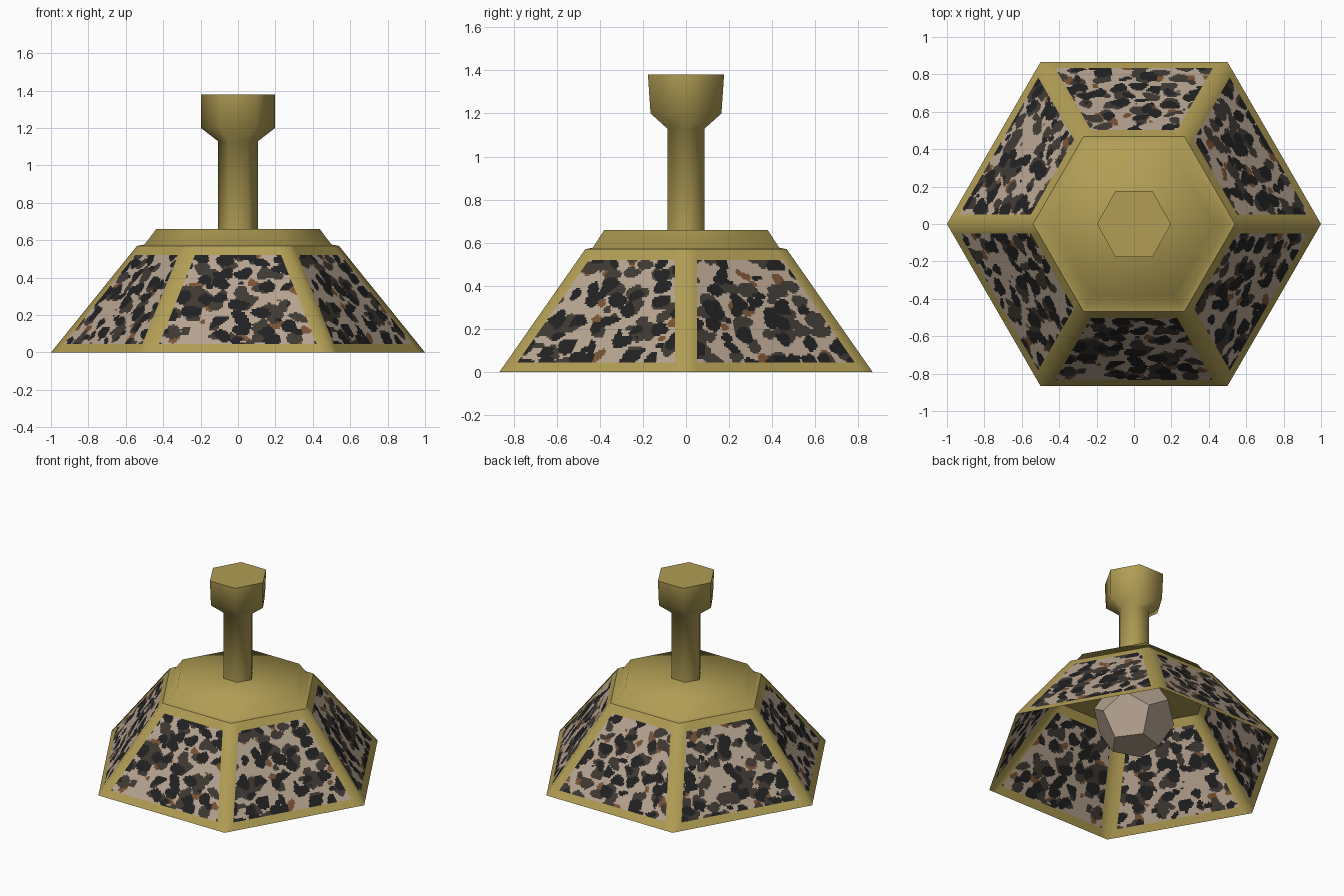
import bpy, bmesh, math
from mathutils import Vector, noise

cube = bpy.data.objects.get("Cube")
if cube:
    bpy.data.objects.remove(cube, do_unlink=True)

SIDES = 6
STEP = math.tau / SIDES


def make_material(name, rgb):
    mat = bpy.data.materials.new(name)
    mat.use_nodes = True
    color = (*rgb, 1.0)
    mat.diffuse_color = color
    mat.node_tree.nodes["Principled BSDF"].inputs["Base Color"].default_value = color
    return mat


gold = make_material("old gold", (0.44, 0.34, 0.09))
tan = make_material("warm tan", (0.47, 0.37, 0.285))
black = make_material("soft black", (0.015, 0.015, 0.016))
umber = make_material("dark umber", (0.05, 0.041, 0.033))
brown = make_material("rust brown", (0.19, 0.085, 0.035))


def finish(name, bm, materials, smooth=True):
    mesh = bpy.data.meshes.new(name)
    bm.to_mesh(mesh)
    bm.free()
    for mat in materials:
        mesh.materials.append(mat)
    if smooth:
        mesh.shade_smooth()
        mesh.set_sharp_from_angle(angle=math.radians(65))
    obj = bpy.data.objects.new(name, mesh)
    bpy.context.collection.objects.link(obj)
    return obj


def hex_lathe(name, profile):
    """Closed six-sided body from rings of (x radius, y radius, height)."""
    bm = bmesh.new()
    rings = [[bm.verts.new((rx * math.cos(k * STEP), ry * math.sin(k * STEP), z))
              for k in range(SIDES)] for rx, ry, z in profile]
    for low, high in zip(rings, rings[1:]):
        for k in range(SIDES):
            n = (k + 1) % SIDES
            bm.faces.new((low[k], low[n], high[n], high[k]))
    bm.faces.new(rings[0][::-1])
    bm.faces.new(rings[-1])
    return finish(name, bm, [gold])


# Spotted pattern: black spots over umber spots, with a few rust flecks
def spot_slot(x, y, side):
    p = Vector((x, y * 1.15, side * 3.7)) * 9.5
    p += noise.noise_vector(p * 1.3) * 0.3

    def near(offset, scale=1.0):
        return noise.voronoi(p * scale + Vector((offset, offset, offset)))[0][0]

    if near(0) < 0.44:
        return 2
    if near(31.3) < 0.46:
        return 3
    if near(57.9, 0.8) < 0.27:
        return 4
    return 1


# Shade: six sloping sides, each a gold frame around a spotted panel
HEIGHT, TOP_R, BORDER = 0.57, 0.54, 0.06
LOW, HIGH = 0.045, 0.52
COLS, ROWS = 76, 58
heights = [0] + [LOW + (HIGH - LOW) * r / ROWS for r in range(ROWS + 1)] + [HEIGHT]

bm = bmesh.new()
for side in range(SIDES):
    angle = (side + 0.5) * STEP
    out = Vector((math.cos(angle), math.sin(angle), 0))
    along = Vector((-math.sin(angle), math.cos(angle), 0))
    grid, flat = [], []
    for z in heights:
        radius = 1 + (TOP_R - 1) * z / HEIGHT
        half = radius / 2
        inner = half - BORDER
        across = [-half] + [inner * (2 * c / COLS - 1) for c in range(COLS + 1)] + [half]
        centre = out * radius * math.cos(STEP / 2) + Vector((0, 0, z))
        grid.append([bm.verts.new(centre + along * t) for t in across])
        flat.append(across)
    for r in range(ROWS + 2):
        for c in range(COLS + 2):
            face = bm.faces.new((grid[r][c], grid[r][c + 1],
                                 grid[r + 1][c + 1], grid[r + 1][c]))
            if 0 < r <= ROWS and 0 < c <= COLS:
                face.material_index = spot_slot(flat[r][c], heights[r] * 1.22, side)
bmesh.ops.remove_doubles(bm, verts=bm.verts, dist=0.0001)
finish("shade", bm, [gold, tan, black, umber, brown])

# Cap closing the shade, and the stem with its flared mount
hex_lathe("cap", [(0.54, 0.54, 0.57), (0.5, 0.5, 0.577), (0.437, 0.437, 0.66)])
hex_lathe("stem", [(0.107, 0.1, 0.65), (0.107, 0.1, 1.13),
                   (0.198, 0.19, 1.2), (0.198, 0.204, 1.38)])

# Faceted bulb: twelve-sided solid from the face centres of an icosahedron
source = bmesh.new()
bmesh.ops.create_icosphere(source, subdivisions=1, radius=1)
bm = bmesh.new()
for face in source.faces:
    bm.verts.new(face.calc_center_median().normalized() * 0.265)
source.free()
bmesh.ops.convex_hull(bm, input=bm.verts)
bmesh.ops.dissolve_limit(bm, angle_limit=0.05, verts=bm.verts, edges=bm.edges)
bmesh.ops.recalc_face_normals(bm, faces=bm.faces)
bulb = finish("bulb", bm, [tan], smooth=False)
bulb.location = (0, 0, 0.35)
